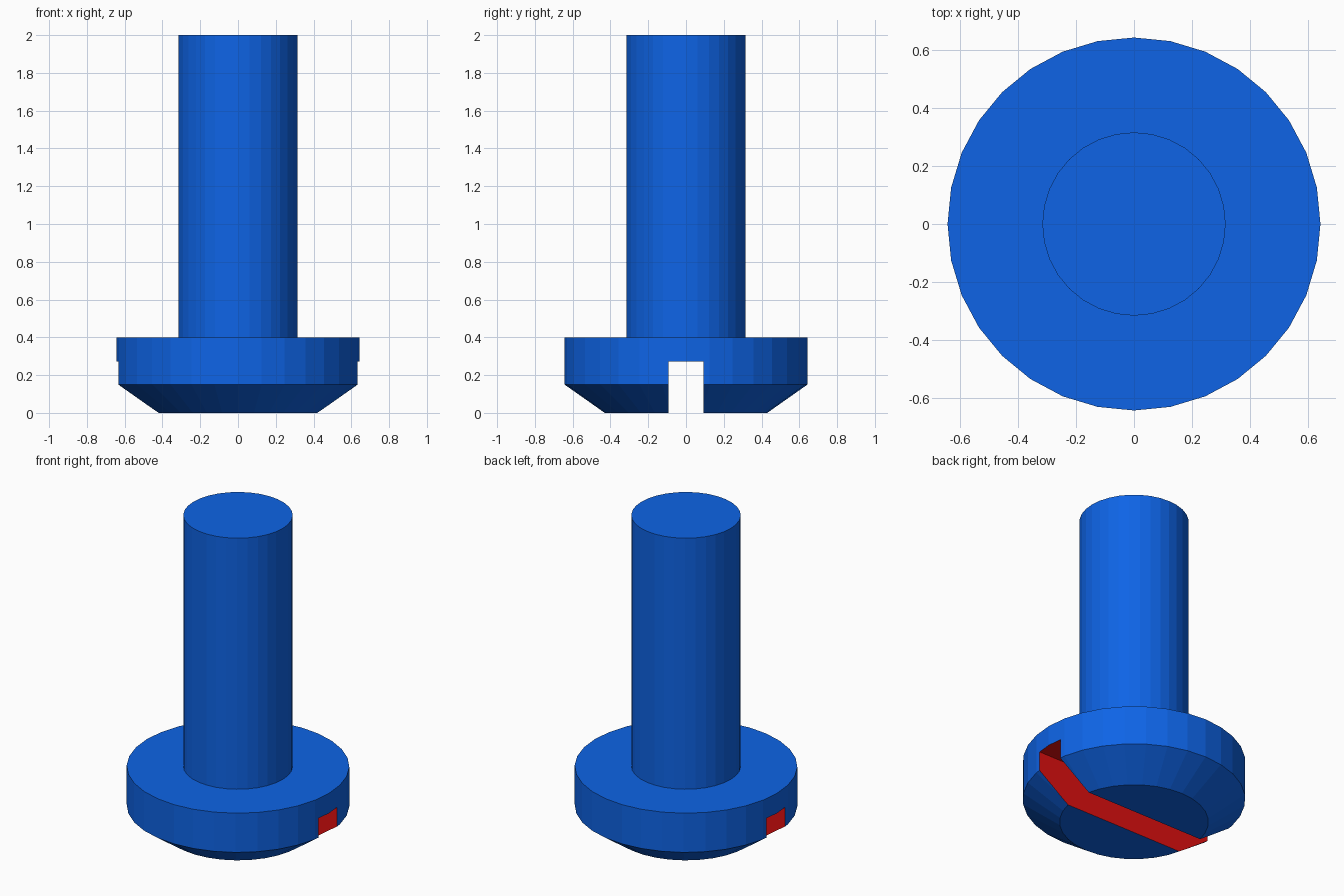
import bpy, bmesh, math

if "Cube" in bpy.data.objects:
    bpy.data.objects.remove(bpy.data.objects["Cube"])

SEGMENTS = 32


def material(name, rgb):
    m = bpy.data.materials.new(name)
    m.diffuse_color = (*rgb, 1.0)
    m.use_nodes = True
    m.node_tree.nodes["Principled BSDF"].inputs["Base Color"].default_value = m.diffuse_color
    return m


def make_object(name, bm):
    bmesh.ops.recalc_face_normals(bm, faces=bm.faces)
    mesh = bpy.data.meshes.new(name)
    bm.to_mesh(mesh)
    bm.free()
    ob = bpy.data.objects.new(name, mesh)
    bpy.context.scene.collection.objects.link(ob)
    return ob


blue = material("blue", (0.0044, 0.127, 0.79))
red = material("red", (0.75, 0.005, 0.005))

# Screw body: chamfered head and shank, turned from one (radius, height) profile
profile = [(0.43, 0), (0.643, 0.15), (0.643, 0.4), (0.316, 0.4), (0.316, 2.0)]
bm = bmesh.new()
rings = []
for r, z in profile:
    angles = [2 * math.pi * i / SEGMENTS for i in range(SEGMENTS)]
    rings.append([bm.verts.new((r * math.cos(a), r * math.sin(a), z)) for a in angles])
for low, high in zip(rings, rings[1:]):
    for i in range(SEGMENTS):
        j = (i + 1) % SEGMENTS
        bm.faces.new((low[i], low[j], high[j], high[i]))
bm.faces.new(rings[0][::-1])
bm.faces.new(rings[-1])
screw = make_object("slotted_screw", bm)
screw.data.materials.append(blue)
screw.data.materials.append(red)

# Slot cutter running along x through the underside of the head
SLOT_HALF, SLOT_TOP = 0.093, 0.273
bm = bmesh.new()
bmesh.ops.create_cube(bm, size=1)
for v in bm.verts:
    v.co.x *= 2
    v.co.y *= 2 * SLOT_HALF
    v.co.z = SLOT_TOP if v.co.z > 0 else -0.2
cutter = make_object("slot_cutter", bm)
cutter.hide_render = True

cut = screw.modifiers.new("slot", 'BOOLEAN')
cut.operation = 'DIFFERENCE'
cut.solver = 'EXACT'
cut.object = cutter
bpy.context.view_layer.objects.active = screw
screw.select_set(True)
bpy.ops.object.modifier_apply(modifier=cut.name)
bpy.data.objects.remove(cutter)

# Slot walls and slot floor are red, everything else is blue
for p in screw.data.polygons:
    wall = abs(p.normal.y) > 0.99 and abs(p.center.y) < 0.1 and p.center.z < 0.3
    floor = p.normal.z < -0.9 and p.center.z > 0.2
    p.material_index = 1 if wall or floor else 0
    p.use_smooth = False
